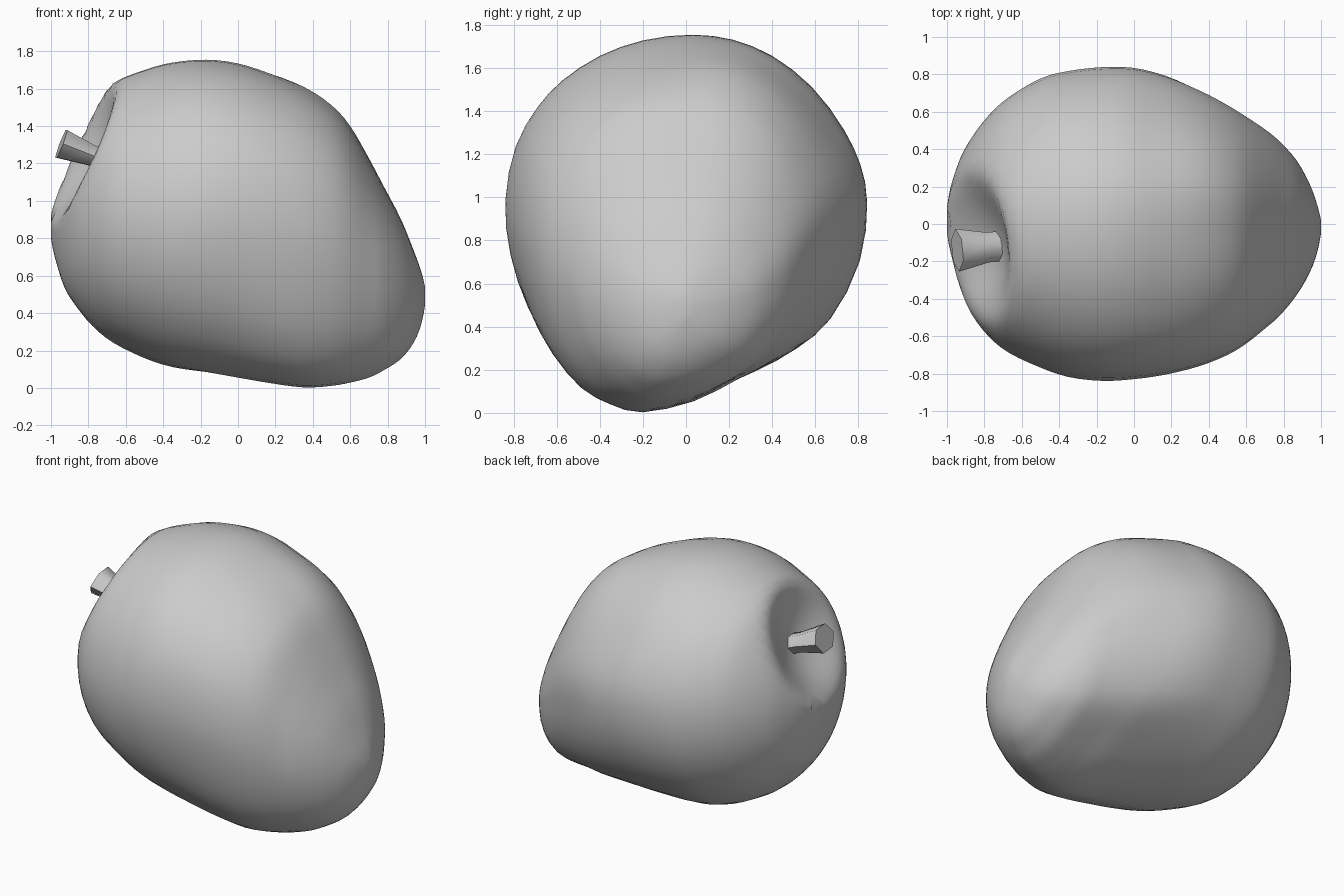
import bpy, bmesh, math
from mathutils import Vector

if "Cube" in bpy.data.objects:
    bpy.data.objects.remove(bpy.data.objects["Cube"])

# Body stations along x: x, bottom z, top z, front y, back y
STATIONS = [
    (-1.0, .80, .96, -.05, .09), (-.98, .70, 1.10, -.16, .2), (-.93, .54, 1.26, -.34, .35),
    (-.87, .44, 1.39, -.48, .46), (-.78, .33, 1.52, -.60, .58), (-.67, .24, 1.63, -.69, .68),
    (-.5, .155, 1.70, -.77, .78), (-.35, .105, 1.74, -.82, .82), (-.17, .075, 1.755, -.84, .84),
    (0, .05, 1.735, -.83, .835), (.17, .025, 1.68, -.805, .79), (.35, .003, 1.6, -.76, .705),
    (.5, .01, 1.5, -.70, .625), (.6, .025, 1.39, -.64, .565), (.7, .05, 1.22, -.56, .50),
    (.78, .09, 1.07, -.49, .435), (.87, .15, .90, -.38, .335), (.94, .24, .73, -.26, .21),
    (.98, .34, .62, -.15, .10), (1.0, .44, .54, -.05, .02)]

# Lopsided cross-section outline (y, z), rescaled to fit every station
SECTION = [(.84, .95), (.8, .67), (.66, .4), (.5, .27), (.3, .165), (.07, .055), (-.2, 0),
           (-.37, .04), (-.52, .12), (-.65, .27), (-.74, .45), (-.81, .69), (-.84, .95),
           (-.8, 1.22), (-.7, 1.41), (-.58, 1.54), (-.4, 1.655), (-.2, 1.725), (.03, 1.755),
           (.22, 1.735), (.4, 1.655), (.58, 1.5), (.73, 1.29), (.81, 1.13)]


def spline(points, steps, closed=False):
    """Catmull-Rom resampling of a list of tuples."""
    n = len(points)
    pick = (lambda i: points[i % n]) if closed else (lambda i: points[min(max(i, 0), n - 1)])
    out = []
    for i in range(n if closed else n - 1):
        for s in range(steps):
            t = s / steps
            out.append(tuple(
                .5 * (2 * b + (c - a) * t + (2 * a - 5 * b + 4 * c - d) * t * t
                      + (3 * b - a - 3 * c + d) * t ** 3)
                for a, b, c, d in zip(pick(i - 1), pick(i), pick(i + 1), pick(i + 2))))
    return out if closed else out + [points[-1]]


def ease(a, b, x):
    t = min(max((x - a) / (b - a), 0), 1)
    return t * t * (3 - 2 * t)


def loft(name, rings, angle):
    """Skin closed rings and cap both ends."""
    bm = bmesh.new()
    loops = [[bm.verts.new(p) for p in ring] for ring in rings]
    n = len(loops[0])
    for a, b in zip(loops, loops[1:]):
        for i in range(n):
            bm.faces.new((a[i], a[(i + 1) % n], b[(i + 1) % n], b[i]))
    bm.faces.new(loops[0])
    bm.faces.new(loops[-1][::-1])
    bmesh.ops.recalc_face_normals(bm, faces=bm.faces[:])
    mesh = bpy.data.meshes.new(name)
    bm.to_mesh(mesh)
    bm.free()
    obj = bpy.data.objects.new(name, mesh)
    bpy.context.collection.objects.link(obj)
    bpy.ops.object.select_all(action='DESELECT')
    obj.select_set(True)
    bpy.context.view_layer.objects.active = obj
    bpy.ops.object.shade_smooth_by_angle(angle=math.radians(angle))
    return obj


# Hollow around the stem
CENTRE = Vector((-.86, -.12, 1.28))
INWARD = Vector((.9, .03, -.43)).normalized()
RADIUS, DEPTH = .43, .2


def hollow(p):
    v = p - CENTRE
    along = v.dot(INWARD)
    r = (v - INWARD * along).length
    if along < .5 and r < RADIUS:
        p = p + INWARD * DEPTH * (1 - (r / RADIUS) ** 2) ** 1.5
    return p


def section_point(u, v, x):
    """Rounder section towards both ends, fuller shoulder above the tip."""
    w = .9 * (1 - ease(-.6, .3, x)) + .4 * ease(.4, .8, x)
    r = math.hypot(u, v)
    u, v = u + (u / r - u) * w, v + (v / r - v) * w
    if u > 0 and v > 0:
        k = 1 + .13 * u * v * ease(.05, .45, x)
        u, v = u * k, v * k
    return u, v


# Fruit body
outline = spline(SECTION, 2, closed=True)
rings = []
for x, zb, zt, ya, yb in spline(STATIONS, 3):
    ring = []
    for y, z in outline:
        u, v = section_point(y / .84, z / .8775 - 1, x)
        ring.append(hollow(Vector((x, (ya + yb) / 2 + (yb - ya) / 2 * u,
                                   (zb + zt) / 2 + (zt - zb) / 2 * v))))
    rings.append(ring)
loft("fruit_body", rings, 60)

# Stem: short six-sided stub flaring towards its cut end
base, tip = Vector((-.62, -.11, 1.18)), Vector((-.945, -.14, 1.305))
axis = (tip - base).normalized()
side = axis.cross(Vector((0, 0, 1))).normalized()
up = side.cross(axis)
stem = []
for t, r in ((0, .07), (.5, .07), (1, .1)):
    c = base.lerp(tip, t)
    stem.append([c + (side * 1.15 * math.cos(a) + up * .9 * math.sin(a)) * r
                 for a in (math.tau * i / 6 for i in range(6))])
loft("stem", stem, 65)
